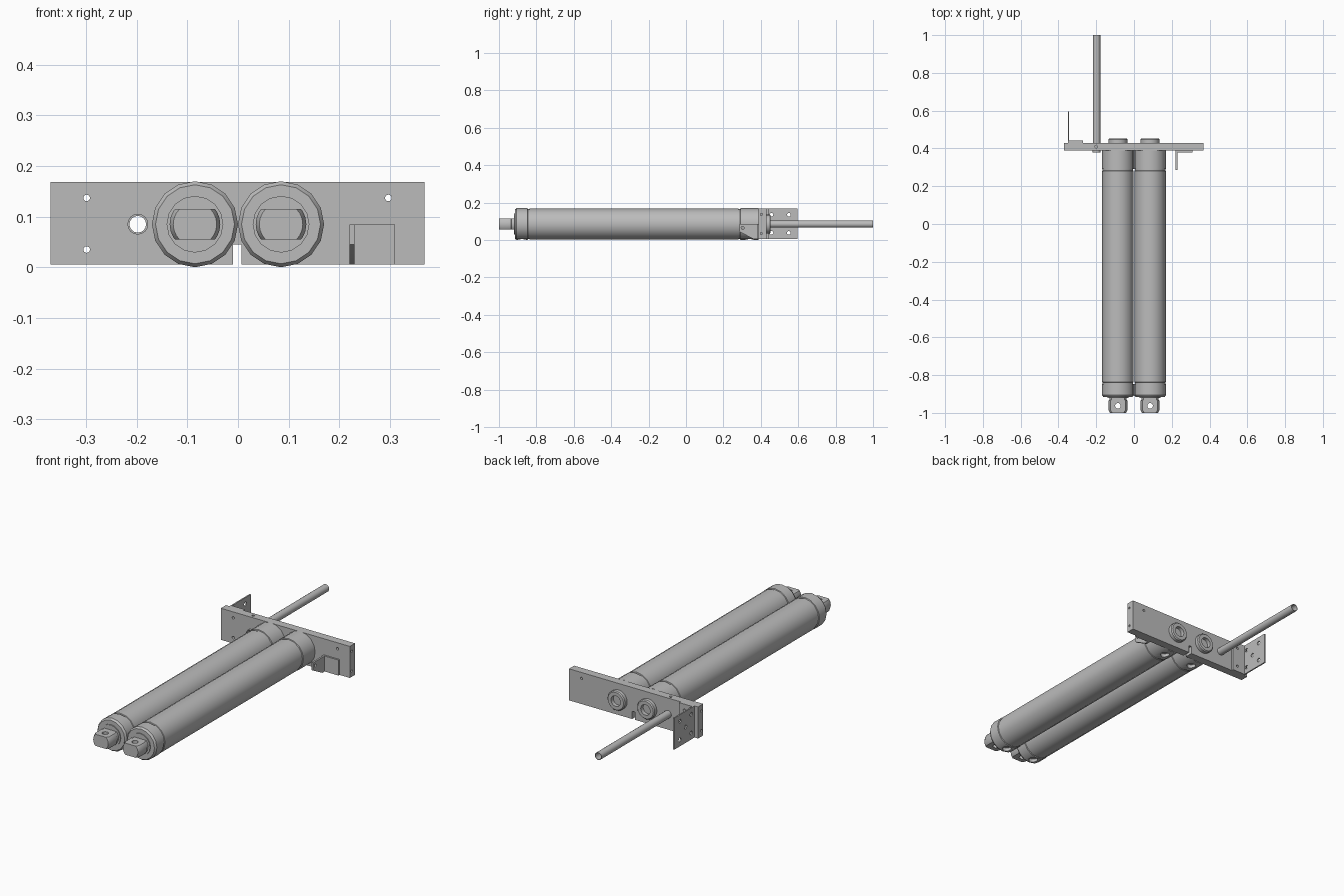
import bpy, bmesh, math
from mathutils import Matrix, Vector

if "Cube" in bpy.data.objects:
    bpy.data.objects.remove(bpy.data.objects["Cube"])

steel = bpy.data.materials.new("steel grey")
steel.use_nodes = True
GREY = (0.5, 0.5, 0.5, 1)
steel.diffuse_color = GREY
steel.node_tree.nodes["Principled BSDF"].inputs["Base Color"].default_value = GREY


def finish(name, bm):
    """Turn a bmesh into a named steel object."""
    bmesh.ops.recalc_face_normals(bm, faces=bm.faces)
    mesh = bpy.data.meshes.new(name)
    bm.to_mesh(mesh)
    bm.free()
    mesh.materials.append(steel)
    ob = bpy.data.objects.new(name, mesh)
    bpy.context.collection.objects.link(ob)
    return ob


def box(name, lo, hi):
    bm = bmesh.new()
    lo, hi = Vector(lo), Vector(hi)
    bmesh.ops.create_cube(bm, size=1)
    for v in bm.verts:
        v.co = (lo + hi) / 2 + Vector(a * b for a, b in zip(v.co, hi - lo))
    return finish(name, bm)


def lathe(name, x, z, profile, segs=16, hollow=False):
    """Turn (radius, y) points about an axis along y."""
    bm = bmesh.new()
    angles = [2 * math.pi * i / segs for i in range(segs)]
    rings = [[bm.verts.new((x + r * math.cos(a), y, z + r * math.sin(a)))
              for a in angles] for r, y in profile]
    pairs = list(zip(rings, rings[1:]))
    if hollow:
        pairs.append((rings[-1], rings[0]))
    else:
        bm.faces.new(rings[0])
        bm.faces.new(rings[-1])
    for a, b in pairs:
        for i in range(segs):
            j = (i + 1) % segs
            bm.faces.new((a[i], a[j], b[j], b[i]))
    return finish(name, bm)


def drill(axis, centre, radius, depth):
    """Round cutter along the given axis."""
    bm = bmesh.new()
    turn = {"x": Matrix.Rotation(math.pi / 2, 4, "Y"),
            "y": Matrix.Rotation(math.pi / 2, 4, "X"), "z": Matrix()}[axis]
    bmesh.ops.create_cone(bm, cap_ends=True, segments=16, radius1=radius,
                          radius2=radius, depth=depth,
                          matrix=Matrix.Translation(centre) @ turn)
    return finish("cutter", bm)


def cut(ob, cutters, operation="DIFFERENCE"):
    bpy.context.view_layer.objects.active = ob
    for cutter in cutters:
        cutter.hide_render = True
        mod = ob.modifiers.new("cut", "BOOLEAN")
        mod.operation, mod.object, mod.solver = operation, cutter, "EXACT"
        bpy.ops.object.modifier_apply(modifier=mod.name)
        bpy.data.objects.remove(cutter)


AXIS_Z = 0.085
TUBE_X = -0.198

# Mounting plate with a slot, bolt holes and threaded edge holes
plate = box("mounting_plate", (-0.37, 0.388, 0.005), (0.368, 0.43, 0.168))
cutters = [box("cutter", (-0.01, 0.3, -0.1), (0.007, 0.5, 0.045)),
           drill("y", (TUBE_X, 0.41, AXIS_Z), 0.018, 0.2),
           drill("z", (-0.2, 0.41, 0.168), 0.007, 0.04)]
cutters += [drill("y", (x, 0.41, z), 0.0065, 0.2)
            for x, z in ((-0.299, 0.137), (-0.299, 0.035), (0.297, 0.137))]
cutters += [drill("x", (x, 0.403, z), 0.006, 0.04)
            for x in (-0.37, 0.368) for z in (0.035, 0.137)]
cut(plate, cutters)

# Twin cylinders
for side, x in (("right", -0.085), ("left", 0.085)):
    barrel = lathe(side + "_cylinder", x, AXIS_Z, [
        (0.078, -0.915), (0.085, -0.905), (0.085, -0.848), (0.081, -0.846),
        (0.081, -0.838), (0.0835, -0.836), (0.0835, 0.28), (0.081, 0.282),
        (0.081, 0.29), (0.085, 0.292), (0.085, 0.388)])
    # Fluid ports underneath
    cut(barrel, [drill("z", (x, y, 0.005), 0.022, 0.03) for y in (-0.877, 0.34)])

    lathe(side + "_gland_collar", x, AXIS_Z,
          [(0.056, -0.92), (0.056, -0.91)])

    # Flattened rod eye with a vertical pin hole
    eye = lathe(side + "_rod_eye", x, AXIS_Z, [
        (0.043, -1.0), (0.05, -0.985), (0.05, -0.935),
        (0.046, -0.932), (0.046, -0.912)], 24)
    cut(eye, [box("cutter", (x - 0.1, -1.1, 0.055), (x + 0.1, -0.8, 0.115))],
        "INTERSECT")
    cut(eye, [drill("z", (x, -0.963, AXIS_Z), 0.015, 0.3)])

    # Bored boss on the rear of the plate
    lathe(side + "_rear_boss", x, AXIS_Z, [
        (0.027, 0.432), (0.027, 0.453), (0.045, 0.453),
        (0.05, 0.448), (0.05, 0.428), (0.027, 0.428)], 20, True)
    lathe(side + "_boss_floor", x, AXIS_Z, [(0.028, 0.429), (0.028, 0.433)])

# Long open tube and its collar
lathe("long_tube", TUBE_X, AXIS_Z, [
    (0.0165, 0.385), (0.0165, 1.0), (0.0195, 1.0), (0.0195, 0.385)], 16, True)
lathe("tube_collar", TUBE_X, AXIS_Z, [
    (0.0165, 0.378), (0.0165, 0.39), (0.0205, 0.39), (0.0205, 0.378)], 16, True)

# Rear angle bracket with five holes
fin = box("rear_bracket_fin", (-0.35, 0.43, 0.005), (-0.343, 0.595, 0.168))
spots = [(y, z) for y in (0.457, 0.55) for z in (0.038, 0.135)]
cut(fin, [drill("x", (-0.346, y, z), 0.01, 0.1)
          for y, z in spots + [(0.503, 0.087)]])
foot = box("rear_bracket_foot", (-0.343, 0.43, 0.005), (-0.27, 0.441, 0.168))
cut(foot, [drill("y", (-0.299, 0.43, z), 0.0065, 0.2) for z in (0.035, 0.137)])

# Front angle bracket with a tapered fin
box("front_bracket_foot", (0.22, 0.379, 0.005), (0.31, 0.388, 0.085))
bm = bmesh.new()
outline = [(0.379, 0.005), (0.379, 0.085), (0.286, 0.085), (0.286, 0.045),
           (0.36, 0.005)]
face = bm.faces.new([bm.verts.new((0.22, y, z)) for y, z in outline])
extruded = bmesh.ops.extrude_face_region(bm, geom=[face])["geom"]
bmesh.ops.translate(bm, vec=(0.01, 0, 0),
                    verts=[v for v in extruded if isinstance(v, bmesh.types.BMVert)])
fin = finish("front_bracket_fin", bm)
cut(fin, [drill("x", (0.225, 0.303, 0.065), 0.008, 0.1)])

# Smooth round surfaces, crisp edges
for ob in bpy.context.collection.objects:
    ob.select_set(ob.type == "MESH")
bpy.ops.object.shade_smooth_by_angle(angle=math.radians(30))
